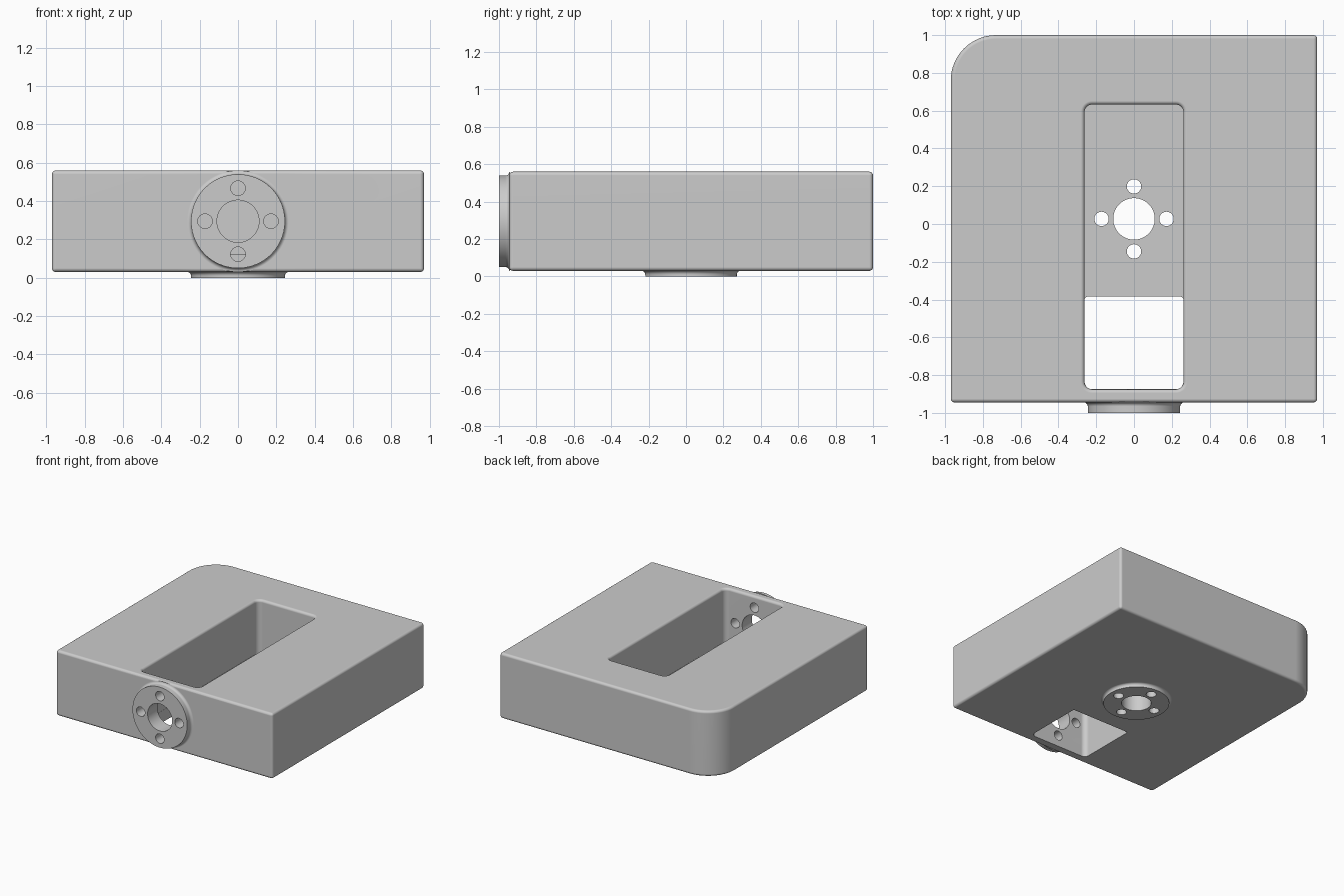
import bpy, bmesh, math
from mathutils import Matrix, Vector

cube = bpy.data.objects.get("Cube")
if cube:
    bpy.data.objects.remove(cube, do_unlink=True)

grey = bpy.data.materials.new("plain_grey")
grey.use_nodes = True
grey.diffuse_color = (0.6, 0.6, 0.6, 1)
grey.node_tree.nodes["Principled BSDF"].inputs["Base Color"].default_value = (0.6, 0.6, 0.6, 1)

BOTTOM, TOP, FRONT, BACK, HALF = 0.03, 0.56, -0.945, 1.0, 0.97
FILLET, WALL = 0.02, 0.125
HUB_Y, HUB_Z = 0.027, 0.295


def rounded_rect(x0, x1, y0, y1, radii, steps=10):
    """Outline, corners in order front right, front left, back left, back right."""
    pts = []
    corners = [(x0, y0, 1, 1), (x1, y0, -1, 1), (x1, y1, -1, -1), (x0, y1, 1, -1)]
    for i, ((x, y, sx, sy), r) in enumerate(zip(corners, radii)):
        if r == 0:
            pts.append((x, y))
            continue
        for k in range(steps + 1):
            a = math.pi * (1 + i / 2 + k / steps / 2)
            pts.append((x + sx * r + r * math.cos(a), y + sy * r + r * math.sin(a)))
    return pts


def loft(name, rings):
    """Closed solid through rings of equal point count."""
    bm = bmesh.new()
    loops = [[bm.verts.new(p) for p in ring] for ring in rings]
    n = len(loops[0])
    for a, b in zip(loops, loops[1:]):
        for i in range(n):
            j = (i + 1) % n
            bm.faces.new((a[i], a[j], b[j], b[i]))
    bm.faces.new(loops[0][::-1])
    bm.faces.new(loops[-1])
    bmesh.ops.recalc_face_normals(bm, faces=bm.faces)
    mesh = bpy.data.meshes.new(name)
    bm.to_mesh(mesh)
    bm.free()
    mesh.materials.append(grey)
    ob = bpy.data.objects.new(name, mesh)
    bpy.context.collection.objects.link(ob)
    return ob


def lathe(name, profile, matrix, steps=72):
    """Turn a (radius, height) profile about the local z axis."""
    rings = []
    for r, h in profile:
        angles = [2 * math.pi * (k + 0.5) / steps for k in range(steps)]
        rings.append([matrix @ Vector((r * math.cos(a), r * math.sin(a), h)) for a in angles])
    return loft(name, rings)


def apply(ob, kind, **settings):
    mod = ob.modifiers.new(kind.lower(), kind)
    for key, value in settings.items():
        setattr(mod, key, value)
    bpy.context.view_layer.objects.active = ob
    bpy.ops.object.modifier_apply(modifier=mod.name)


def combine(ob, other, operation):
    apply(ob, 'BOOLEAN', object=other, operation=operation, solver='EXACT')
    bpy.data.objects.remove(other, do_unlink=True)


# Block with one large rounded corner and softened edges
outline = rounded_rect(-HALF, HALF, FRONT, BACK, (0, 0, 0, 0.24), 16)
body = loft("mounting_block", [[(x, y, z) for x, y in outline] for z in (BOTTOM, TOP)])
apply(body, 'BEVEL', width=FILLET, segments=4, limit_method='ANGLE', angle_limit=math.radians(30))

# Round hubs on the front and underside, flaring into the block
front_frame = Matrix.Translation((0, -1, HUB_Z)) @ Matrix.Rotation(-math.pi / 2, 4, 'X')
bottom_frame = Matrix.Translation((0, HUB_Y, 0))
for name, frame, height in (("front_hub", front_frame, 1 + FRONT), ("bottom_hub", bottom_frame, BOTTOM)):
    profile = [(0.245, 0)]
    for k in range(6):
        a = math.pi / 2 * k / 5
        profile.append((0.245 + FILLET * (1 - math.cos(a)), height - FILLET * (1 - math.sin(a))))
    profile.append((0.245, height + 0.02))
    combine(body, lathe(name, profile, frame), 'UNION')

# Deep pocket with a rounded rim
rings = []
levels = [(WALL, 0)]
for k in range(6):
    a = math.pi / 2 * k / 5
    levels.append((TOP - FILLET * (1 - math.sin(a)), FILLET * (1 - math.cos(a))))
levels.append((TOP + 0.1, FILLET))
for z, grow in levels:
    ring = rounded_rect(-0.262 - grow, 0.262 + grow, -0.875 - grow, 0.632 + grow, [0.04 + grow] * 4)
    rings.append([(x, y, z) for x, y in ring])
combine(body, loft("pocket_cutter", rings), 'DIFFERENCE')

# Opening through the front part of the floor
ring = rounded_rect(-0.2615, 0.2615, -0.8745, -0.385, (0.04, 0.04, 0.015, 0.015))
combine(body, loft("opening_cutter", [[(x, y, z) for x, y in ring] for z in (-0.1, 0.2)]), 'DIFFERENCE')

# Centre bore and four screw holes through each hub
for frame in (front_frame, bottom_frame):
    holes = [(0, 0, 0.11)]
    holes += [(0.172 * math.cos(k * math.pi / 2), 0.172 * math.sin(k * math.pi / 2), 0.038) for k in range(4)]
    for x, y, r in holes:
        place = frame @ Matrix.Translation((x, y, 0))
        drill = lathe("hole_cutter", [(r, -0.1), (r, 0.17)], place, 40)
        combine(body, drill, 'DIFFERENCE')

# Smooth fillets, crisp machined edges
bpy.ops.object.select_all(action='DESELECT')
body.select_set(True)
bpy.context.view_layer.objects.active = body
bpy.ops.object.shade_smooth_by_angle(angle=math.radians(30))
weighted = body.modifiers.new("weighted_normals", 'WEIGHTED_NORMAL')
weighted.keep_sharp = True
